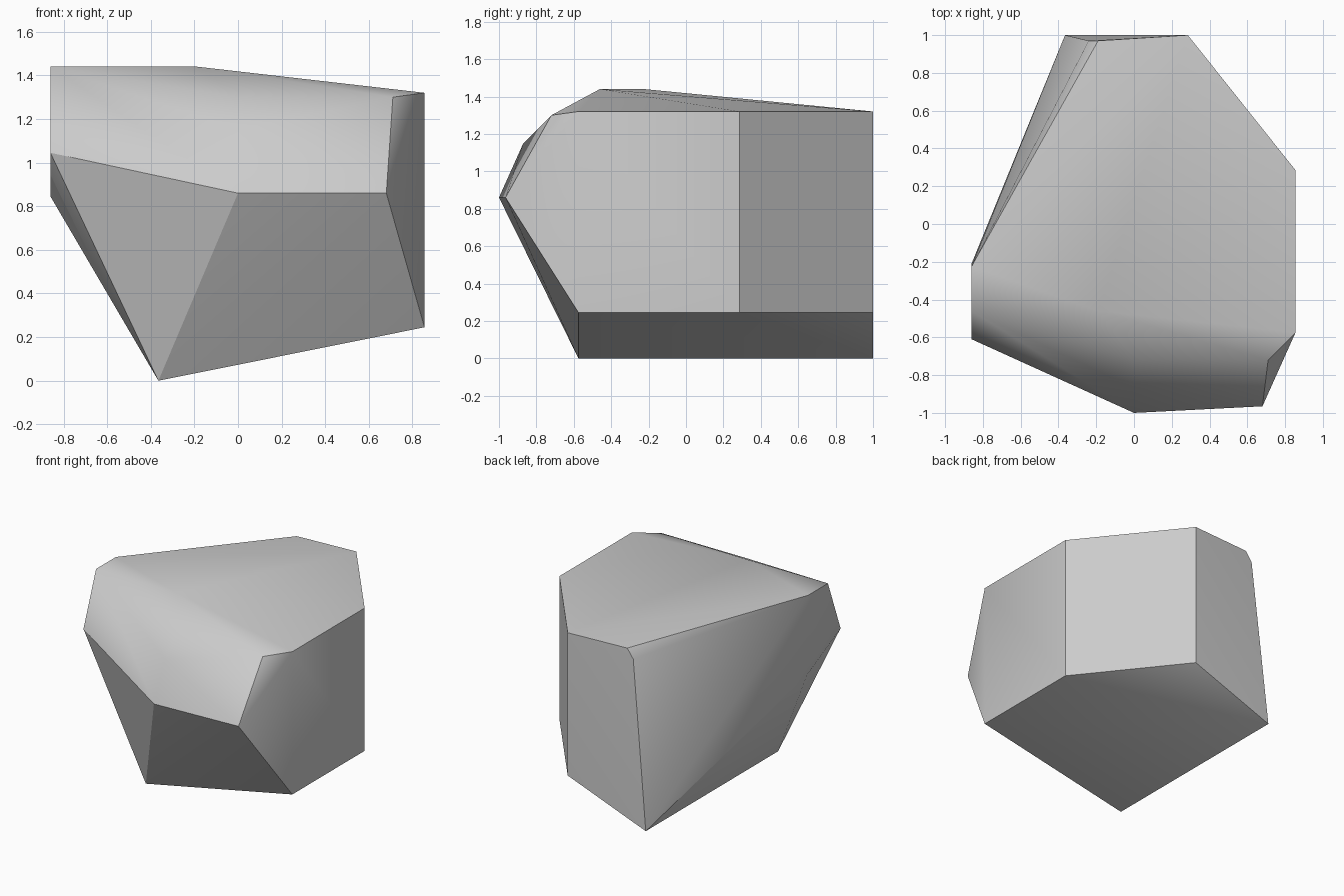
import bpy
import bmesh
import math

cube = bpy.data.objects.get("Cube")
if cube:
    bpy.data.objects.remove(cube, do_unlink=True)

# Stone material
stone = bpy.data.materials.new("stone grey")
stone.use_nodes = True
grey = (0.6, 0.6, 0.6, 1)
stone.diffuse_color = grey
stone.node_tree.nodes["Principled BSDF"].inputs["Base Color"].default_value = grey

# Upright right and back walls: corners repeated at a low and a high level
wall_corners = [(0.855, -0.575), (0.855, 0.285), (0.285, 1)]
corners = [(x, y, z) for x, y in wall_corners for z in (0.245, 1.32)]

# Bottom keel
corners += [(-0.365, y, 0) for y in (-0.575, 1)]

# Flat left end
corners += [(-0.86, y, z) for y, z in
            ((-0.61, 1.045), (-0.46, 1.44), (-0.225, 1.44), (-0.21, 0.845))]

# Rounded front brow
corners += [(0, -1, 0.86), (0, -0.87, 1.15), (0, -0.72, 1.3),
            (0.68, -0.965, 0.86), (0.71, -0.72, 1.3)]

# Crown and chipped back corner
corners += [(-0.19, -0.46, 1.44), (-0.24, 0.97, 1.25), (-0.19, 0.97, 1.32)]

# Wrap the corners into a solid boulder
bm = bmesh.new()
for corner in corners:
    bm.verts.new(corner)
bmesh.ops.convex_hull(bm, input=bm.verts[:])
bmesh.ops.dissolve_limit(bm, angle_limit=math.radians(0.5),
                         verts=bm.verts[:], edges=bm.edges[:])
bmesh.ops.recalc_face_normals(bm, faces=bm.faces[:])
mesh = bpy.data.meshes.new("boulder")
bm.to_mesh(mesh)
bm.free()
mesh.materials.append(stone)

boulder = bpy.data.objects.new("boulder", mesh)
bpy.context.collection.objects.link(boulder)
bpy.ops.object.select_all(action="DESELECT")
boulder.select_set(True)
bpy.context.view_layer.objects.active = boulder
bpy.ops.object.shade_smooth_by_angle(angle=math.radians(30))
